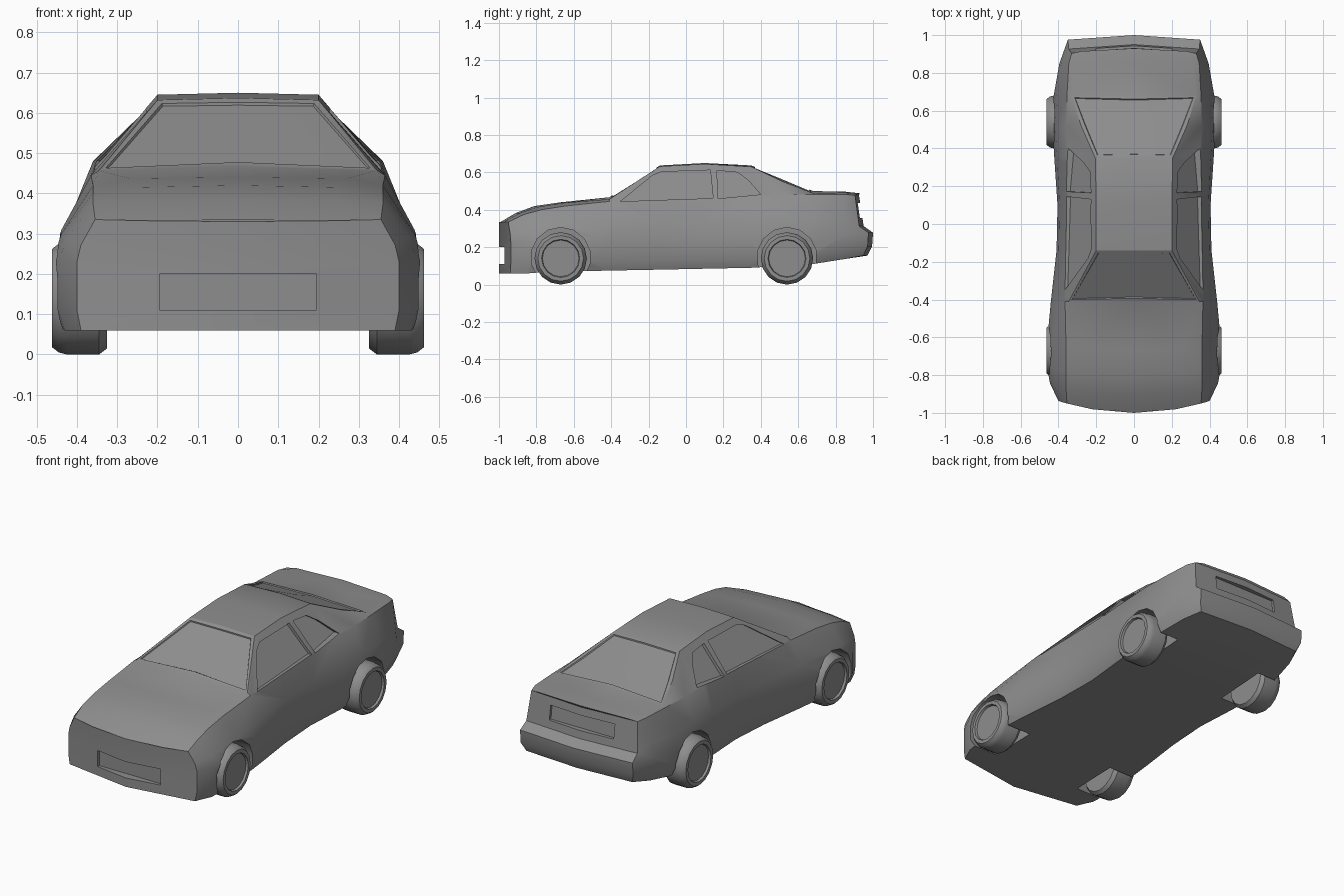
import bpy, bmesh
from math import sin, cos, pi, tau, radians
from mathutils import Matrix

if "Cube" in bpy.data.objects:
    bpy.data.objects.remove(bpy.data.objects["Cube"])

paint = bpy.data.materials.new("dark_grey")
paint.diffuse_color = (.27, .27, .27, 1)
paint.use_nodes = True
paint.node_tree.nodes["Principled BSDF"].inputs["Base Color"].default_value = paint.diffuse_color


def make_object(name, bm):
    bmesh.ops.recalc_face_normals(bm, faces=bm.faces[:])
    mesh = bpy.data.meshes.new(name)
    bm.to_mesh(mesh)
    bm.free()
    mesh.materials.append(paint)
    ob = bpy.data.objects.new(name, mesh)
    bpy.context.collection.objects.link(ob)
    return ob


def activate(ob):
    bpy.ops.object.select_all(action='DESELECT')
    bpy.context.view_layer.objects.active = ob
    ob.select_set(True)


# Body stations: y, floor z, floor x, widest x, belt x, belt z, roof edge x, roof edge z, centre z
STATIONS = [
    (-1.00, .060, .39, .400, .355, .335, .220, .332, .330),
    (-.91, .060, .43, .445, .360, .375, .250, .382, .383),
    (-.81, .065, .44, .461, .360, .400, .250, .415, .420),
    (-.67, .070, .44, .461, .360, .420, .270, .437, .440),
    (-.41, .075, .42, .440, .365, .445, .345, .457, .467),
    (-.14, .080, .39, .410, .360, .455, .200, .632, .637),
    (.10, .085, .38, .405, .355, .465, .200, .645, .650),
    (.35, .090, .40, .422, .355, .475, .205, .630, .637),
    (.52, .100, .41, .432, .360, .480, .280, .550, .567),
    (.68, .110, .40, .425, .355, .482, .330, .488, .500),
    (.85, .137, .37, .395, .345, .482, .310, .492, .497),
    (.93, .155, .33, .350, .330, .478, .280, .485, .488),
]
REAR_SHAPE = (.04, .04, .065, .07, .02, -.005, 0, 0)

# Body shell: loft half, cap the ends, then mirror
bm = bmesh.new()
rings = []
for n, (y, zb, xb, xw, xe, ze, xr, zr, zc) in enumerate(STATIONS):
    last = n == len(STATIONS) - 1
    z3 = zb * .5 + .2
    z4 = z3 + (.035 if last else (ze - z3) * .4)
    pts = [(0, zb), (xb, zb), (xw, zb + .05), (xw, z3),
           (xw - (xw - xe) * .22, z4), (xe, ze), (xr, zr), (0, zc)]
    bow = -.03 if last else .06 * max(0, (-y - .4) / .6)
    ring = []
    for i, (x, z) in enumerate(pts):
        yy = y + (REAR_SHAPE[i] if last else 0)
        ring.append(bm.verts.new((x, yy + bow * (x / .39) ** 2, z)))
    rings.append(ring)
    if n == 0 or last:
        mid = [ring[0], ring[0]]
        for i in range(2, 6):
            yy = y + (REAR_SHAPE[i] if last else 0)
            mid.append(bm.verts.new((0, yy, pts[i][1])))
        mid.append(ring[7])
        for i in range(1, 6):
            bm.faces.new((ring[i], ring[i + 1], mid[i + 1], mid[i]))
for a, b in zip(rings, rings[1:]):
    for i in range(7):
        bm.faces.new((a[i], a[i + 1], b[i + 1], b[i]))
bmesh.ops.mirror(bm, geom=bm.verts[:] + bm.edges[:] + bm.faces[:],
                 matrix=Matrix(), axis='X', merge_dist=.001)
bmesh.ops.remove_doubles(bm, verts=bm.verts[:], dist=.0005)
bmesh.ops.recalc_face_normals(bm, faces=bm.faces[:])

# Windscreen and rear glass: slightly sunken panels
for y0, y1 in ((-.41, -.14), (.35, .68)):
    glass = []
    for f in bm.faces:
        c = f.calc_center_median()
        if y0 < c.y < y1 and c.z > .45 and abs(c.x) < .22:
            glass.append(f)
    bmesh.ops.inset_region(bm, faces=glass, thickness=.02)
    bmesh.ops.inset_region(bm, faces=glass, thickness=.004, depth=-.006)
body = make_object("car_body", bm)


# Cutter: wheel arches, side windows and plate recesses
def prism(bm, pts, inner, outer, side=1):
    a = [bm.verts.new((side * inner(z), y, z)) for y, z in pts]
    b = [bm.verts.new((side * outer(z), y, z)) for y, z in pts]
    bm.faces.new(a)
    bm.faces.new(b[::-1])
    for i in range(len(pts)):
        j = (i + 1) % len(pts)
        bm.faces.new((a[i], b[i], b[j], a[j]))


def side_slope(z):
    return .36 - .89 * (z - .455)


AXLES = (-.67, .54)
WINDOWS = (
    [(-.35, .445), (-.18, .583), (-.13, .603), (.13, .612), (.145, .462)],
    [(.165, .610), (.275, .600), (.33, .56), (.40, .482), (.172, .460)],
)
bm = bmesh.new()
for s in (1, -1):
    for ay in AXLES:
        arch = [(ay + .16 * cos(tau * (k + .5) / 14), .146 + .16 * sin(tau * (k + .5) / 14))
                for k in range(14)]
        prism(bm, arch, lambda z: .28, lambda z: .6, s)
    for win in WINDOWS:
        prism(bm, win, lambda z: side_slope(z) - .018, lambda z: side_slope(z) + .08, s)
prism(bm, [(-1.1, .11), (-1.1, .20), (-.955, .20), (-.955, .11)],
      lambda z: -.195, lambda z: .195)
prism(bm, [(.915, .355), (1.1, .355), (1.1, .435), (.905, .435)],
      lambda z: -.2, lambda z: .2)
cutter = make_object("body_cutter", bm)
cutter.hide_render = True

activate(body)
mod = body.modifiers.new("cut", 'BOOLEAN')
mod.operation = 'DIFFERENCE'
mod.solver = 'EXACT'
mod.object = cutter
bpy.ops.object.modifier_apply(modifier=mod.name)
bpy.data.objects.remove(cutter)
bpy.ops.object.shade_smooth_by_angle(angle=radians(28))

# Wheels: lathed tyre and sunken hub
PROFILE = [(0, .06), (.098, .06), (.102, .072), (.122, .072), (.135, .055),
           (.14, .035), (.14, -.045), (.125, -.065), (0, -.065)]
for s, label in ((1, "right"), (-1, "left")):
    for ay, end in zip(AXLES, ("front", "rear")):
        bm = bmesh.new()
        vs = [bm.verts.new((s * x, 0, r)) for r, x in PROFILE]
        es = [bm.edges.new(p) for p in zip(vs, vs[1:])]
        bmesh.ops.spin(bm, geom=vs + es, cent=(0, 0, 0), axis=(1, 0, 0),
                       angle=2 * pi, steps=16, use_duplicate=False)
        bmesh.ops.remove_doubles(bm, verts=bm.verts[:], dist=.0005)
        wheel = make_object(f"{end}_{label}_wheel", bm)
        wheel.location = (s * .39, ay, .14)
        activate(wheel)
        bpy.ops.object.shade_smooth_by_angle(angle=radians(30))
